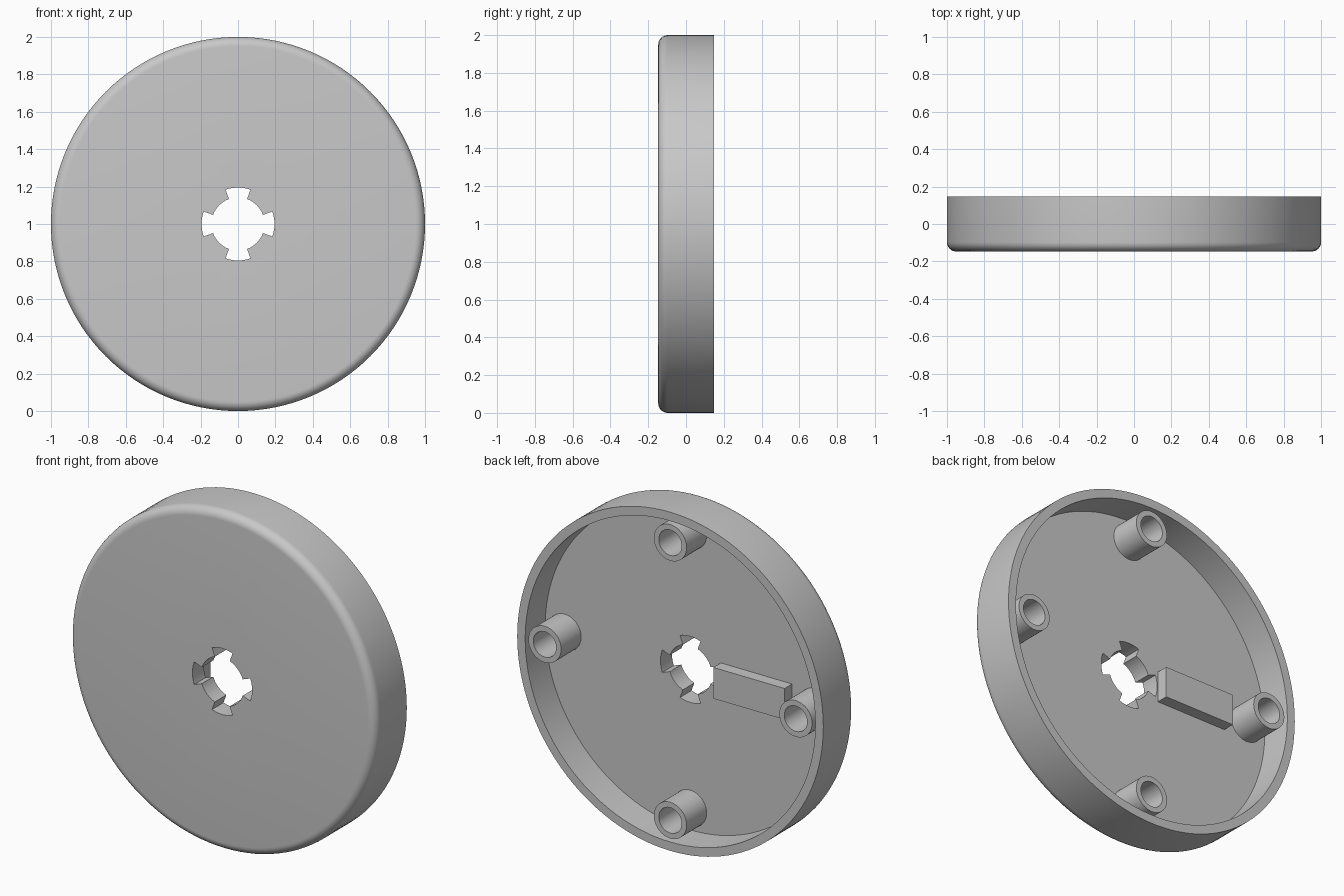
import bpy
import bmesh
import math
from mathutils import Matrix, Vector

HALF = 0.147       # half depth of the cover
FLOOR = -0.04      # inner floor plane
CENTER = Vector((0, 0, 1))

cube = bpy.data.objects.get("Cube")
if cube:
    bpy.data.objects.remove(cube, do_unlink=True)

grey = bpy.data.materials.new("plain grey")
grey.use_nodes = True
grey.diffuse_color = (0.58, 0.58, 0.58, 1)
grey.node_tree.nodes["Principled BSDF"].inputs["Base Color"].default_value = grey.diffuse_color


def make(name, bm, place):
    """Turn a bmesh into a finished object at a place relative to the disc axis."""
    bmesh.ops.recalc_face_normals(bm, faces=bm.faces)
    mesh = bpy.data.meshes.new(name)
    bm.to_mesh(mesh)
    bm.free()
    mesh.materials.append(grey)
    ob = bpy.data.objects.new(name, mesh)
    ob.location = CENTER + Vector(place)
    bpy.context.collection.objects.link(ob)
    return ob


def lathe(name, profile, steps, place=(0, 0, 0), closed=False):
    """Spin a profile of (radius, y) points around the y axis."""
    bm = bmesh.new()
    verts = [bm.verts.new((r, y, 0)) for r, y in profile]
    ends = verts[1:] + verts[:1] if closed else verts[1:]
    for a, b in zip(verts, ends):
        bm.edges.new((a, b))
    bmesh.ops.spin(bm, geom=bm.verts[:] + bm.edges[:], cent=(0, 0, 0), axis=(0, 1, 0),
                   angle=math.tau, steps=steps, use_merge=True)
    bmesh.ops.remove_doubles(bm, verts=bm.verts, dist=1e-5)
    return make(name, bm, place)


def smooth(ob):
    bpy.ops.object.select_all(action="DESELECT")
    ob.select_set(True)
    bpy.context.view_layer.objects.active = ob
    bpy.ops.object.shade_smooth_by_angle(angle=math.radians(30))


# Cover: shallow dish with a rounded front edge
fillet = 0.05
profile = [(0, -HALF)]
for i in range(9):
    a = math.pi / 2 * i / 8
    profile.append((1 - fillet + fillet * math.sin(a), -HALF + fillet - fillet * math.cos(a)))
profile += [(1, HALF), (0.948, HALF), (0.948, FLOOR), (0, FLOOR)]
cover = lathe("cover", profile, 128)

# Keyed centre hole: a circle with four wider sectors
bm = bmesh.new()
outline = []
for quarter in range(4):
    for radius, start, end in ((0.195, -20, 20), (0.142, 20, 70)):
        for i in range(9):
            a = math.radians(quarter * 90 + start + (end - start) * i / 8)
            outline.append(bm.verts.new((radius * math.cos(a), -0.3, radius * math.sin(a))))
face = bm.faces.new(outline)
extruded = bmesh.ops.extrude_face_region(bm, geom=[face])["geom"]
bmesh.ops.translate(bm, vec=(0, 0.6, 0), verts=[g for g in extruded if isinstance(g, bmesh.types.BMVert)])
cutter = make("hole_cutter", bm, (0, 0, 0))
cutter.hide_render = True
cut = cover.modifiers.new("centre hole", "BOOLEAN")
cut.operation = "DIFFERENCE"
cut.solver = "EXACT"
cut.object = cutter
bpy.context.view_layer.objects.active = cover
bpy.ops.object.modifier_apply(modifier=cut.name)
bpy.data.objects.remove(cutter, do_unlink=True)
smooth(cover)

# Four hollow screw posts inside the cover
tube = [(0.075, FLOOR - 0.01), (0.107, FLOOR - 0.01), (0.107, HALF), (0.075, HALF)]
for label, x, z in (("left", 1, 0), ("right", -1, 0), ("top", 0, 1), ("bottom", 0, -1)):
    smooth(lathe(label + "_post", tube, 48, (0.82 * x, 0, 0.82 * z), closed=True))

# Flat bar between the hole and the right post
bm = bmesh.new()
bmesh.ops.create_cube(bm, size=1, matrix=Matrix.Diagonal((0.465, 0.08, 0.184, 1)))
make("inner_bar", bm, (-0.4325, FLOOR + 0.03, 0))
